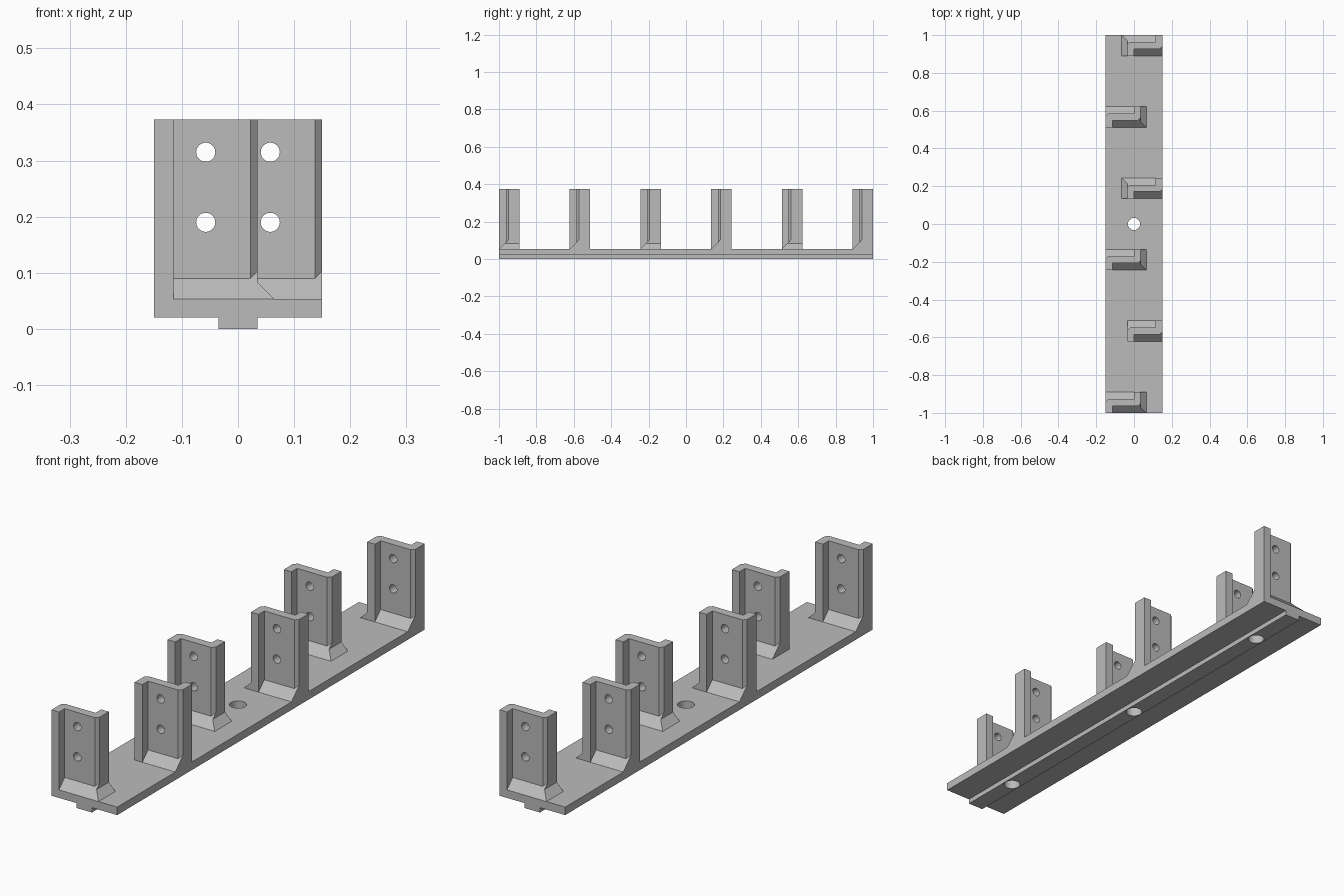
import bpy, bmesh, math
from mathutils import Vector, Matrix

if "Cube" in bpy.data.objects:
    bpy.data.objects.remove(bpy.data.objects["Cube"], do_unlink=True)

grey = bpy.data.materials.new("mid grey")
grey.use_nodes = True
grey.diffuse_color = (0.5, 0.5, 0.5, 1)
grey.node_tree.nodes["Principled BSDF"].inputs["Base Color"].default_value = (0.5, 0.5, 0.5, 1)

FLOOR, TOP = 0.053, 0.373      # plate top and post top
SUNK = 0.04                    # parts start inside the plate so they fuse


def finish(name, bm, matrix=Matrix()):
    bm.transform(matrix)
    bmesh.ops.recalc_face_normals(bm, faces=bm.faces)
    mesh = bpy.data.meshes.new(name)
    bm.to_mesh(mesh)
    bm.free()
    mesh.materials.append(grey)
    obj = bpy.data.objects.new(name, mesh)
    bpy.context.collection.objects.link(obj)
    return obj


def prism(name, points, depth, matrix=Matrix()):
    bm = bmesh.new()
    face = bm.faces.new([bm.verts.new(p) for p in points])
    grown = bmesh.ops.extrude_face_region(bm, geom=[face])["geom"]
    bmesh.ops.translate(bm, vec=depth,
                        verts=[v for v in grown if isinstance(v, bmesh.types.BMVert)])
    return finish(name, bm, matrix)


def drill(name, radius, length, matrix):
    bm = bmesh.new()
    bmesh.ops.create_cone(bm, cap_ends=True, segments=32, radius1=radius,
                          radius2=radius, depth=length)
    return finish(name, bm, matrix)


def combine(target, tools, operation):
    for tool in tools:
        mod = target.modifiers.new(operation.lower(), 'BOOLEAN')
        mod.operation, mod.solver, mod.object = operation, 'EXACT', tool
    graph = bpy.context.evaluated_depsgraph_get()
    mesh = bpy.data.meshes.new_from_object(target.evaluated_get(graph))
    target.modifiers.clear()
    target.data = mesh
    for tool in tools:
        bpy.data.objects.remove(tool, do_unlink=True)


def bracket(place):
    # Z-shaped post: half outline, then the same turned half a revolution
    half = [(-0.0925, -0.055), (-0.0575, -0.055), (-0.0575, -0.018),
            (0.0795, -0.018), (0.0925, -0.005)]
    outline = half + [(-x, -y) for x, y in half]
    post = prism("post", [(x, y, SUNK) for x, y in outline], (0, 0, TOP - SUNK), place)
    # sloped feet on both sides of the web
    slope = [(-0.055, SUNK), (-0.055, FLOOR), (-0.003, FLOOR + 0.052), (-0.003, SUNK)]
    feet = [prism("foot", [(-0.0575, y, z) for y, z in slope], (0.15, 0, 0),
                  place @ Matrix.Rotation(turn, 4, 'Z')) for turn in (0, math.pi)]
    # sloped foot at the inner end, mitred at its corner
    bm = bmesh.new()
    for x in (0.08, 0.1225):
        for y in (-0.055, 0.055):
            bm.verts.new((x, y, SUNK))
            bm.verts.new((x, y, FLOOR))
    for x in (0.08, 0.0925):
        for y in (-0.025, 0.055):
            bm.verts.new((x, y, FLOOR + 0.03))
    hull = bmesh.ops.convex_hull(bm, input=bm.verts)
    bmesh.ops.delete(bm, geom=[g for g in set(hull["geom_interior"] + hull["geom_unused"])
                               if isinstance(g, bmesh.types.BMVert)], context='VERTS')
    end_foot = finish("end_foot", bm, place)
    combine(post, feet + [end_foot], 'UNION')
    # bolt holes through the web
    combine(post, [drill("bolt_hole", 0.017, 0.3,
                         place @ Matrix.Translation((0, 0, z)) @ Matrix.Rotation(math.pi / 2, 4, 'X'))
                   for z in (0.19, 0.315)], 'DIFFERENCE')
    return post


# base plate with a guide rail underneath
side = [(0.035, 0), (0.035, 0.02), (0.15, 0.02), (0.15, FLOOR)]
section = side + [(-x, z) for x, z in reversed(side)]
base = prism("mounting_base", [(x, -1, z) for x, z in section], (0, 2, 0))

# six brackets alternating between the two edges
brackets = []
for i in range(6):
    turn = Matrix.Rotation(math.pi * (i % 2), 4, 'Z')
    x = -0.0575 if i % 2 == 0 else 0.0575
    brackets.append(bracket(Matrix.Translation((x, -0.945 + 0.378 * i, 0)) @ turn))
combine(base, brackets, 'UNION')

# mounting holes through the plate
combine(base, [drill("plate_hole", 0.032, 0.3, Matrix.Translation((0, y, 0)))
               for y in (-0.77, 0, 0.77)], 'DIFFERENCE')

# merge coplanar pieces and keep the hole walls smooth
bm = bmesh.new()
bm.from_mesh(base.data)
bmesh.ops.remove_doubles(bm, verts=bm.verts, dist=0.0001)
bmesh.ops.dissolve_limit(bm, angle_limit=0.01, verts=bm.verts, edges=bm.edges)
bm.to_mesh(base.data)
bm.free()
bpy.ops.object.select_all(action='DESELECT')
base.select_set(True)
bpy.context.view_layer.objects.active = base
bpy.ops.object.shade_smooth_by_angle(angle=math.radians(30))
